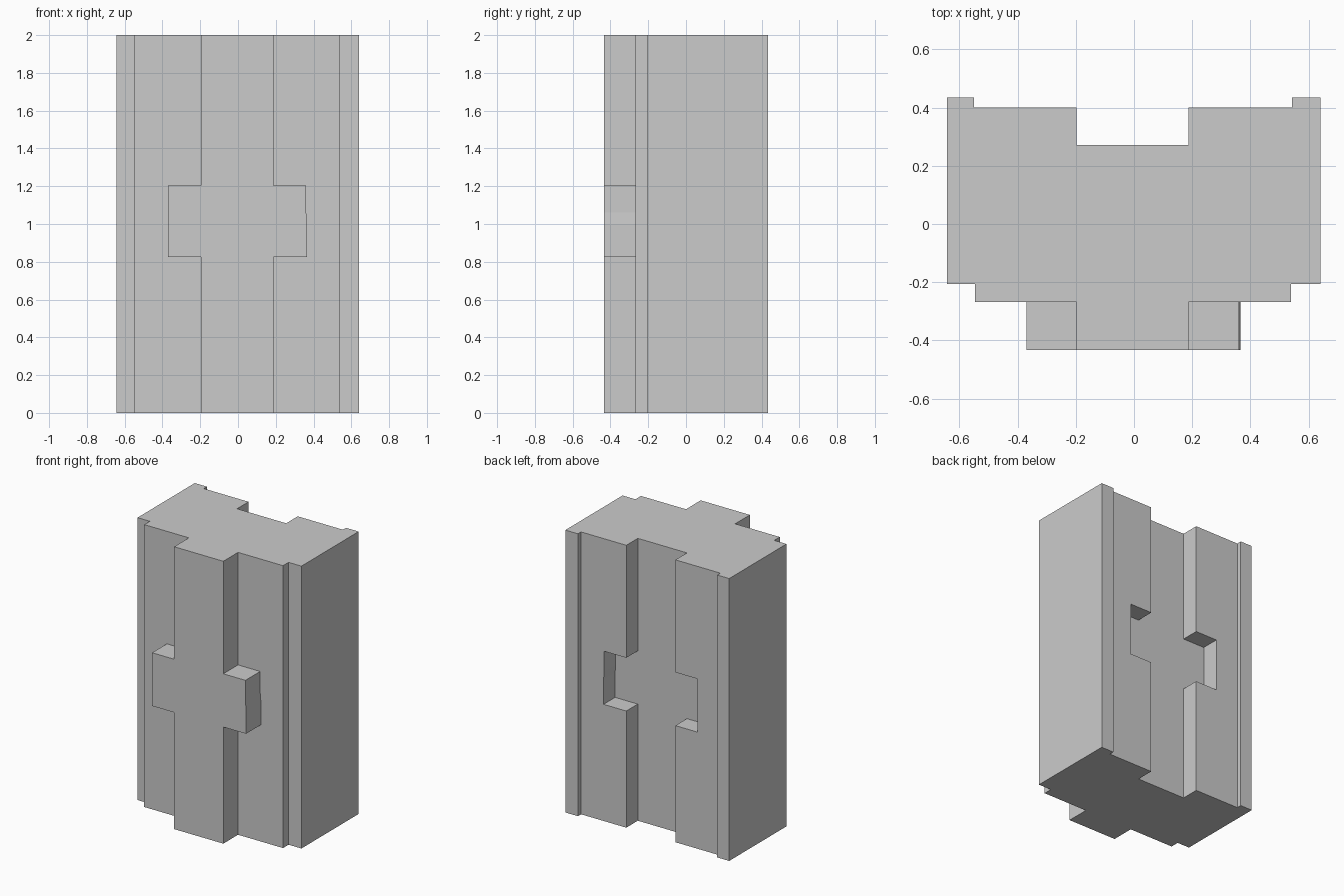
import bpy, bmesh
from mathutils import Vector

if "Cube" in bpy.data.objects:
    bpy.data.objects.remove(bpy.data.objects["Cube"])


def prism(name, points, direction):
    """Extrude a closed outline along a direction into a solid object."""
    bm = bmesh.new()
    face = bm.faces.new([bm.verts.new(p) for p in points])
    out = bmesh.ops.extrude_face_region(bm, geom=[face], use_keep_orig=True)
    verts = [g for g in out["geom"] if isinstance(g, bmesh.types.BMVert)]
    bmesh.ops.translate(bm, verts=verts, vec=Vector(direction))
    bmesh.ops.recalc_face_normals(bm, faces=bm.faces[:])
    mesh = bpy.data.meshes.new(name)
    bm.to_mesh(mesh)
    bm.free()
    obj = bpy.data.objects.new(name, mesh)
    bpy.context.collection.objects.link(obj)
    return obj


def cross(name, y0, y1, z0, z1):
    """Vertical bar with two side arms, seen from the front."""
    outline = [(-0.197, z0), (0.188, z0), (0.188, 0.826), (0.366, 0.826),
               (0.366, 1.0), (0.361, 1.06), (0.361, 1.203), (0.188, 1.203),
               (0.188, z1), (-0.197, z1), (-0.197, 1.203), (-0.37, 1.203),
               (-0.37, 0.826), (-0.197, 0.826)]
    return prism(name, [(x, y0, z) for x, z in outline], (0, y1 - y0, 0))


def combine(target, tool, operation):
    mod = target.modifiers.new(operation, 'BOOLEAN')
    mod.operation, mod.object, mod.solver = operation, tool, 'EXACT'
    bpy.context.view_layer.objects.active = target
    bpy.ops.object.modifier_apply(modifier=mod.name)
    bpy.data.objects.remove(tool)


# Wall block: stepped front panel, recessed back panel with raised edge lips
profile = [(-0.643, -0.206), (-0.547, -0.206), (-0.547, -0.268),
           (0.54, -0.268), (0.54, -0.206), (0.641, -0.206),
           (0.641, 0.435), (0.542, 0.435), (0.542, 0.40),
           (-0.549, 0.40), (-0.549, 0.435), (-0.643, 0.435)]
block = prism("wall_block", [(x, y, 0) for x, y in profile], (0, 0, 2))

# Raised cross on the front, matching cross recess in the back
combine(block, cross("front_cross", -0.433, -0.2, 0, 2), 'UNION')
combine(block, cross("back_cross_cutter", 0.271, 0.6, -0.1, 2.1), 'DIFFERENCE')
